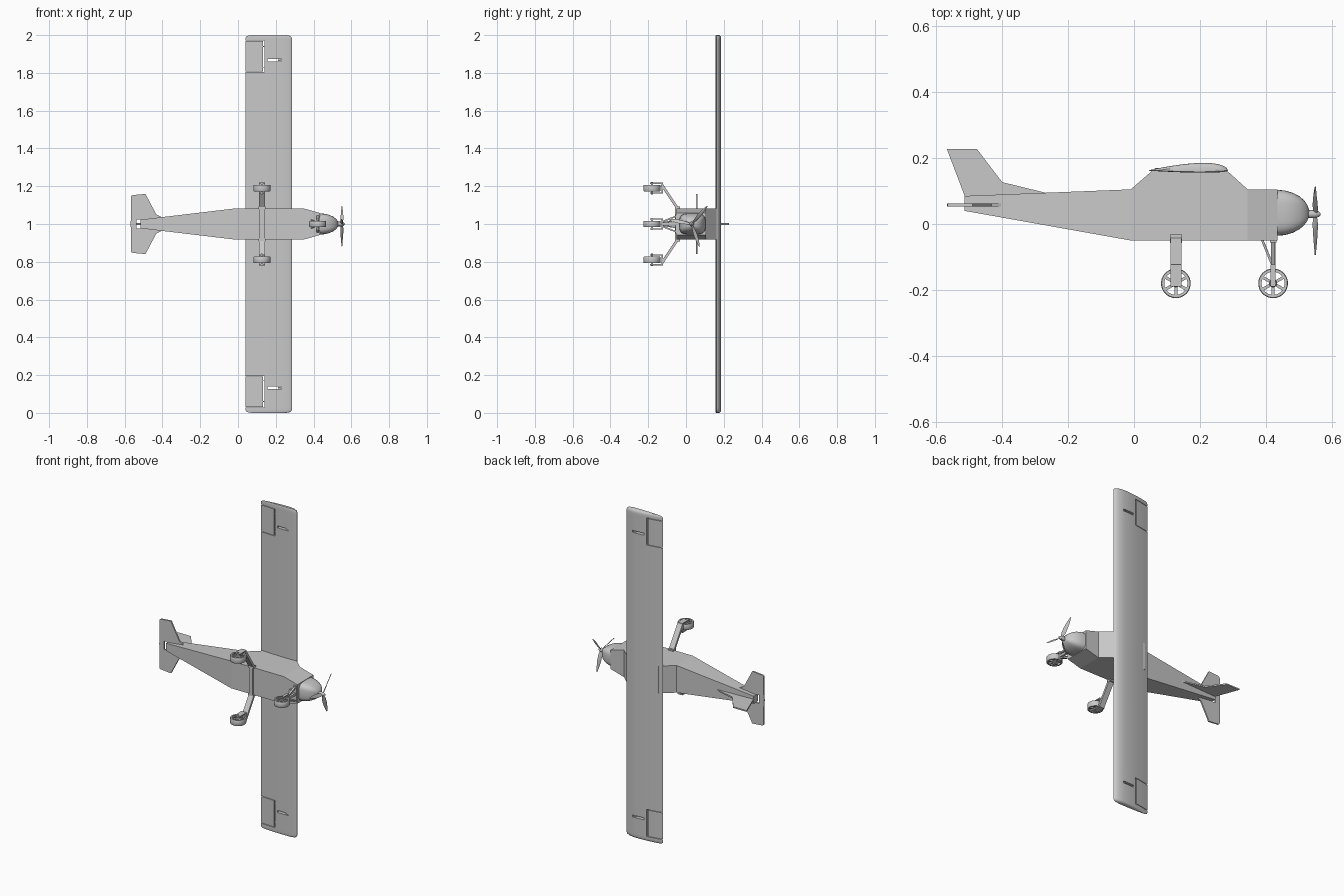
import bpy, bmesh, math
from mathutils import Vector, Matrix

cube = bpy.data.objects.get("Cube")
if cube:
    bpy.data.objects.remove(cube, do_unlink=True)

GREY = (0.58, 0.58, 0.58, 1)
mat = bpy.data.materials.new("plain grey")
mat.use_nodes = True
mat.diffuse_color = GREY
mat.node_tree.nodes["Principled BSDF"].inputs["Base Color"].default_value = GREY
MID = 1.0  # height of the model's centre plane


def finish(name, bm, smooth=False):
    bmesh.ops.recalc_face_normals(bm, faces=bm.faces[:])
    me = bpy.data.meshes.new(name)
    bm.to_mesh(me)
    bm.free()
    me.materials.append(mat)
    ob = bpy.data.objects.new(name, me)
    bpy.context.collection.objects.link(ob)
    bpy.ops.object.select_all(action="DESELECT")
    ob.select_set(True)
    bpy.context.view_layer.objects.active = ob
    if smooth:
        bpy.ops.object.shade_smooth_by_angle(angle=math.radians(35))


def loft(name, rings, smooth=False):
    """Skin a list of equal-length point rings and cap both ends."""
    bm = bmesh.new()
    rows = [[bm.verts.new(p) for p in r] for r in rings]
    n = len(rows[0])
    for a, b in zip(rows, rows[1:]):
        for i in range(n):
            j = (i + 1) % n
            bm.faces.new((a[i], a[j], b[j], b[i]))
    bm.faces.new(rows[0])
    bm.faces.new(rows[-1])
    finish(name, bm, smooth)


def plate(name, outline, to_point, lo, hi):
    """Extrude a flat outline between two depths."""
    loft(name, [[to_point(u, v, d) for u, v in outline] for d in (lo, hi)])


def box(name, x, y, z):
    bm = bmesh.new()
    size = [b - a for a, b in (x, y, z)]
    centre = [(a + b) / 2 for a, b in (x, y, z)]
    bmesh.ops.create_cube(bm, size=1, matrix=Matrix.Translation(centre) @ Matrix.Diagonal((*size, 1)))
    finish(name, bm)


def beam(name, p, q, wide, thick):
    """Bar from p to q; wide runs along x."""
    p, q = Vector(p), Vector(q)
    d = (q - p).normalized()
    w = (Vector((1, 0, 0)) - d * d.x).normalized()
    t = d.cross(w) * thick / 2
    w = w * wide / 2
    loft(name, [[c + w + t, c - w + t, c - w - t, c + w - t] for c in (p, q)])


# Fuselage: station, underside, top, half width
stations = [(-0.515, 0.04, 0.085, 0.023), (-0.01, -0.05, 0.105, 0.083),
            (0.065, -0.05, 0.17, 0.083), (0.275, -0.05, 0.168, 0.083),
            (0.345, -0.05, 0.105, 0.083), (0.435, -0.05, 0.105, 0.058)]
loft("fuselage", [[(x, lo, MID - w), (x, hi, MID - w), (x, hi, MID + w), (x, lo, MID + w)]
                  for x, lo, hi, w in stations])


# Rounded, squarish nose cowl
def cowl_ring(t):
    s = math.cos(t)
    ring = []
    for k in range(32):
        a = math.tau * k / 32
        c, n = math.cos(a), math.sin(a)
        ring.append((0.432 + 0.1 * math.sin(t),
                     0.034 + 0.07 * s * math.copysign(abs(c) ** 0.55, c),
                     MID + 0.056 * s * math.copysign(abs(n) ** 0.55, n)))
    return ring


loft("nose_cowl", [cowl_ring(math.radians(a)) for a in (0, 15, 30, 45, 58, 70, 80, 87)], True)

# Spinner and three twisted propeller blades
HUB = Vector((0.55, 0.03, MID))
loft("spinner", [[(x, HUB.y + r * math.cos(math.tau * k / 16), MID + r * math.sin(math.tau * k / 16))
                  for k in range(16)]
                 for x, r in ((0.525, 0.012), (0.55, 0.012), (0.561, 0.008), (0.566, 0.003))], True)
for i in range(3):
    a = math.radians(49 + 120 * i)
    out = Vector((0, math.cos(a), math.sin(a)))
    side = Vector((0, -math.sin(a), math.cos(a)))
    ahead = Vector((1, 0, 0))
    rings = []
    for r, chord, twist in ((0.006, 0.012, 60), (0.03, 0.022, 48), (0.06, 0.024, 36),
                            (0.095, 0.018, 28), (0.126, 0.005, 22)):
        b = math.radians(twist)
        across = side * math.cos(b) + ahead * math.sin(b)
        normal = ahead * math.cos(b) - side * math.sin(b)
        c = HUB + out * r
        rings.append([c + across * chord / 2, c + normal * 0.0018,
                      c - across * chord / 2, c - normal * 0.0018])
    loft(f"propeller_blade_{i + 1}", rings, True)

# Wing: an airfoil grid; cells inside the aileron gaps and linkage slots stay open
LEAD, CHORD = 0.285, 0.245
GAPS = [(0.132, 0.141, 0.805, 0.971), (0.04, 0.132, 0.805, 0.808),
        (0.04, 0.132, 0.968, 0.971), (0.155, 0.23, 0.861, 0.873)]  # x range, span range
TIP = {1.0: (0.03, 0.55), 0.997: (0.014, 0.8), 0.992: (0.004, 0.93)}  # span: inset, thickness
shares = {(1 - math.cos(math.pi * k / 14)) / 2 for k in range(15)}
shares = sorted(shares | {(LEAD - x) / CHORD for g in GAPS for x in g[:2] if x > 0.04})
spans = {0.984, 0.0, *TIP, *(h for g in GAPS for h in g[2:])}
spans = sorted(spans | {-h for h in spans})


def wing_point(s, h, height):
    inset, thin = TIP.get(abs(h), (0, 1))
    depth = 10 * (0.2969 * s ** 0.5 - 0.126 * s - 0.3516 * s ** 2 + 0.2843 * s ** 3 - 0.1036 * s ** 4)
    return LEAD - inset - (CHORD - 2 * inset) * s, 0.162 + height * thin * depth, MID + h


def solid(i, j):
    if not (0 <= i < len(shares) - 1 and 0 <= j < len(spans) - 1):
        return False
    x = LEAD - CHORD * (shares[i] + shares[i + 1]) / 2
    h = abs(spans[j] + spans[j + 1]) / 2
    return not any(a < x < b and c < h < d for a, b, c, d in GAPS)


bm = bmesh.new()
top, under = [[[bm.verts.new(wing_point(s, h, height)) for h in spans] for s in shares]
              for height in (0.0235, -0.0065)]
for i in range(len(shares) - 1):
    for j in range(len(spans) - 1):
        if not solid(i, j):
            continue
        corners = [(i, j), (i + 1, j), (i + 1, j + 1), (i, j + 1)]
        for skin in (top, under):
            bm.faces.new([skin[a][b] for a, b in corners])
        neighbours = [(i, j - 1), (i + 1, j), (i, j + 1), (i - 1, j)]
        for k, cell in enumerate(neighbours):
            (a, b), (c, d) = corners[k], corners[(k + 1) % 4]
            if not solid(*cell):
                bm.faces.new((top[a][b], top[c][d], under[c][d], under[a][b]))
bmesh.ops.remove_doubles(bm, verts=bm.verts[:], dist=0.00005)
bmesh.ops.delete(bm, geom=[v for v in bm.verts if not v.link_faces], context="VERTS")
finish("wing", bm, True)

# Aileron hinges and linkages
for s, side in ((-1, "lower"), (1, "upper")):
    c = MID + s * 0.867
    box(f"{side}_aileron_linkage", (0.212, 0.231), (0.16, 0.178), (c - 0.004, c + 0.004))
    for h in (0.83, 0.94):
        c = MID + s * h
        box(f"{side}_aileron_hinge", (0.128, 0.145), (0.163, 0.167), (c - 0.002, c + 0.002))

# Tail fin, and a tailplane with an opening at the fuselage end
fin = [(-0.568, 0.228), (-0.477, 0.228), (-0.4, 0.127), (-0.265, 0.094), (-0.3, 0.08), (-0.51, 0.075)]
plate("tail_fin", fin, lambda u, v, d: (u, v, MID + d), -0.004, 0.004)
half = [(-0.568, 0), (-0.566, 0.148), (-0.558, 0.153), (-0.49, 0.159), (-0.432, 0.05), (-0.4, 0.035),
        (-0.4, 0), (-0.515, 0), (-0.515, 0.025), (-0.537, 0.025), (-0.537, 0)]
for s, side in ((-1, "lower"), (1, "upper")):
    plate(f"{side}_tailplane", half, lambda u, v, d: (u, d, MID + s * v), 0.053, 0.062)


# Open spoked wheels, each held in a fork
def wheel(name, x, z):
    y, w, n = -0.18, 0.017, 40
    bm = bmesh.new()
    for ro, ri, wide in ((0.045, 0.035, w), (0.012, 0.004, w)):
        prof = [(ri, -wide), (ro - 0.002, -wide), (ro, -wide * 0.8),
                (ro, wide * 0.8), (ro - 0.002, wide), (ri, wide)]
        rows = [[bm.verts.new((x + r * math.cos(math.tau * k / n), y + r * math.sin(math.tau * k / n), z + d))
                 for r, d in prof] for k in range(n)]
        for k in range(n):
            a, b = rows[k], rows[(k + 1) % n]
            for i in range(len(prof)):
                j = (i + 1) % len(prof)
                bm.faces.new((a[i], a[j], b[j], b[i]))
    for k in range(6):
        turn = Matrix.Translation((x, y, z)) @ Matrix.Rotation(math.radians(60 * k + 30), 4, "Z")
        bmesh.ops.create_cube(bm, size=1, matrix=turn @ Matrix.Translation((0.0235, 0, 0))
                              @ Matrix.Diagonal((0.027, 0.009, 1.5 * w, 1)))
    finish(name, bm, True)


def fork(name, x, z, wide, gap):
    for s in (-1, 1):
        c = z + s * gap
        box(f"{name}_arm", (x - wide, x + wide), (-0.19, -0.125), (c - 0.003, c + 0.003))
    box(f"{name}_bridge", (x - wide, x + wide), (-0.131, -0.123), (z - gap - 0.003, z + gap + 0.003))
    box(f"{name}_axle", (x - 0.004, x + 0.004), (-0.184, -0.176), (z - gap - 0.007, z + gap + 0.007))


# Main landing gear
for s, side in ((-1, "lower"), (1, "upper")):
    zc = MID + s * 0.19
    wheel(f"{side}_main_wheel", 0.127, zc)
    fork(f"{side}_main_fork", 0.127, zc, 0.017, 0.026)
    beam(f"{side}_main_leg", (0.127, -0.042, MID + s * 0.078), (0.127, -0.128, MID + s * 0.208), 0.034, 0.014)
    box(f"{side}_leg_bracket", (0.109, 0.145), (-0.058, -0.032), sorted((MID + s * 0.08, MID + s * 0.092)))
box("main_gear_crossbar", (0.114, 0.14), (-0.058, -0.048), (MID - 0.09, MID + 0.09))

# Nose gear
wheel("nose_wheel", 0.422, MID)
fork("nose_fork", 0.422, MID, 0.008, 0.026)
box("nose_gear_mount", (0.412, 0.432), (-0.056, -0.048), (MID - 0.05, MID + 0.05))
beam("nose_strut", (0.422, -0.05, MID), (0.422, -0.126, MID), 0.014, 0.014)
for s in (-1, 1):
    beam("nose_side_strut", (0.422, -0.05, MID + s * 0.042), (0.422, -0.126, MID + s * 0.012), 0.012, 0.008)
    beam("nose_brace", (0.388, -0.046, MID + s * 0.02), (0.418, -0.12, MID + s * 0.008), 0.007, 0.007)
